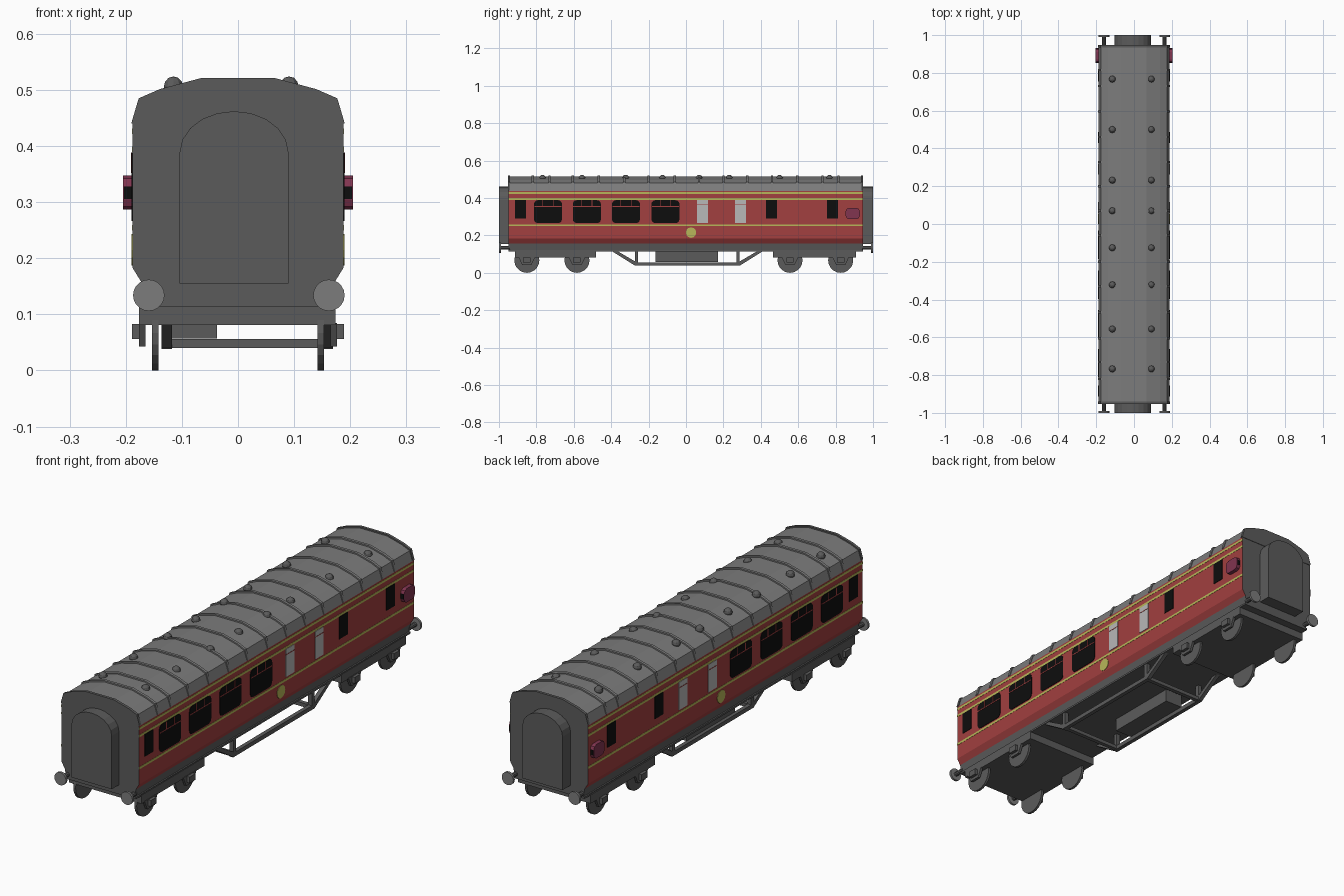
import bpy, bmesh, math
from mathutils import Vector

if "Cube" in bpy.data.objects:
    bpy.data.objects.remove(bpy.data.objects["Cube"])


def mat(name, r, g, b):
    m = bpy.data.materials.new(name)
    m.diffuse_color = (r, g, b, 1)
    m.use_nodes = True
    m.node_tree.nodes["Principled BSDF"].inputs["Base Color"].default_value = m.diffuse_color
    return m


RED = mat("coach_red", 0.36, 0.05, 0.05)
YELLOW = mat("lining_yellow", 0.48, 0.47, 0.1)
DARK = mat("dark_grey", 0.105, 0.105, 0.105)
GREY = mat("roof_grey", 0.2, 0.2, 0.2)
BLACK = mat("window_black", 0.004, 0.004, 0.004)
WHITE = mat("frosted_white", 0.48, 0.48, 0.48)
MAROON = mat("lookout_maroon", 0.22, 0.035, 0.08)


def finish(bm, name, *mats):
    bmesh.ops.recalc_face_normals(bm, faces=bm.faces)
    me = bpy.data.meshes.new(name)
    bm.to_mesh(me)
    bm.free()
    for m in mats:
        me.materials.append(m)
    ob = bpy.data.objects.new(name, me)
    bpy.context.collection.objects.link(ob)
    return ob


def prism(name, pts, a, b, m, axis='y'):
    """Extrude a 2D profile from a to b: (x,z) along y, or (y,z) along x."""
    bm = bmesh.new()
    if axis == 'y':
        vs, d = [bm.verts.new((p, a, q)) for p, q in pts], Vector((0, b - a, 0))
    else:
        vs, d = [bm.verts.new((a, p, q)) for p, q in pts], Vector((b - a, 0, 0))
    r = bmesh.ops.extrude_face_region(bm, geom=[bm.faces.new(vs)], use_keep_orig=True)
    bmesh.ops.translate(bm, verts=[v for v in r["geom"] if isinstance(v, bmesh.types.BMVert)], vec=d)
    return finish(bm, name, m)


def rect(y0, y1, z0, z1):
    return [(y0, z0), (y1, z0), (y1, z1), (y0, z1)]


def round_rect(y0, y1, z0, z1, r, n=3):
    pts = []
    for i, (cy, cz) in enumerate([(y1 - r, z1 - r), (y0 + r, z1 - r), (y0 + r, z0 + r), (y1 - r, z0 + r)]):
        for k in range(n + 1):
            t = math.pi / 2 * (i + k / n)
            pts.append((cy + r * math.cos(t), cz + r * math.sin(t)))
    return pts


def circle(cy, cz, r, n):
    return [(cy + r * math.cos(2 * math.pi * k / n), cz + r * math.sin(2 * math.pi * k / n)) for k in range(n)]


def box(name, x0, x1, y0, y1, z0, z1, m):
    return prism(name, rect(x0, x1, z0, z1), y0, y1, m)


def mirrored(half):
    return half + [(-x, z) for x, z in reversed(half)]


# Body shell: red sides, grey roof, dark ends and sill, coloured by height and direction
side = [(0.165, 0.118), (0.172, 0.157), (0.188, 0.183), (0.188, 0.438)]
roof = [(0.188, 0.438), (0.174, 0.48), (0.137, 0.496), (0.065, 0.515)]
body = prism("coach_body", mirrored(side + roof[1:]), -0.95, 0.945, DARK)
body.data.materials.append(RED)
body.data.materials.append(GREY)
for p in body.data.polygons:
    if abs(p.normal.y) < 0.5 and p.center.z > 0.155:
        p.material_index = 2 if p.center.z > 0.44 else 1

# Roof ribs follow the roof curve
rib_shape = mirrored([(0.186, 0.438), (0.190, 0.441), (0.177, 0.485), (0.139, 0.5015), (0.066, 0.521)])
for i, y in enumerate([-0.82, -0.73, -0.605, -0.467, -0.33, -0.2, -0.06, 0.07, 0.2, 0.328, 0.46, 0.595, 0.73, 0.815]):
    prism(f"roof_rib_{i}", rib_shape, y - 0.006, y + 0.006, GREY)
for y in (-0.95, 0.937):
    prism("roof_end_rim", rib_shape, y - 0.002, y + 0.01, DARK)

# Roof ventilators
for y in (-0.767, -0.556, -0.322, -0.126, 0.07, 0.232, 0.5, 0.767):
    for x in (-0.115, 0.091):
        bm = bmesh.new()
        bmesh.ops.create_uvsphere(bm, u_segments=10, v_segments=6, radius=0.018)
        bmesh.ops.translate(bm, verts=bm.verts, vec=(x, y, 0.506))
        finish(bm, "roof_ventilator", DARK)

# Side details, the same on both sides
for s in (1, -1):
    def plate(name, pts, m, t=0.002):
        prism(name, pts, s * 0.187, s * (0.188 + t), m, 'x')

    for z in (0.426, 0.394, 0.254):
        plate("lining_stripe", rect(-0.95, 0.945, z - 0.005, z + 0.005), YELLOW, 0.001)
    for y in (-0.885, 0.457, 0.783):
        plate("door_window", rect(y - 0.029, y + 0.029, 0.291, 0.388), BLACK)
    for y in (0.088, 0.291):
        plate("frosted_window", rect(y - 0.029, y + 0.029, 0.267, 0.388), WHITE)
        plate("frosted_window_bar", rect(y - 0.029, y + 0.029, 0.362, 0.365), RED, 0.003)
    for y in (-0.738, -0.53, -0.321, -0.11):
        plate("saloon_window", round_rect(y - 0.075, y + 0.075, 0.266, 0.388, 0.02), BLACK)
        plate("window_vent_rail", rect(y - 0.073, y + 0.073, 0.352, 0.356), RED, 0.003)
        for d in (-0.028, 0.028):
            plate("window_vent_post", rect(y + d - 0.002, y + d + 0.002, 0.356, 0.388), RED, 0.003)
    plate("yellow_roundel", circle(0.027, 0.215, 0.028, 12), YELLOW)
    # Guard's lookout with small windows facing fore and aft
    prism("guard_lookout", round_rect(0.854, 0.929, 0.287, 0.347, 0.018, 2), s * 0.186, s * 0.205, MAROON, 'x')
    for y in (0.8535, 0.9295):
        box("lookout_window", s * 0.189, s * 0.203, y - 0.001, y + 0.001, 0.306, 0.328, BLACK)

# Arched gangways and buffers at both ends
arch = [(-0.104, 0.155), (0.09, 0.155)] + [
    (-0.007 + 0.097 * math.cos(math.pi * k / 10), 0.388 + 0.074 * math.sin(math.pi * k / 10)) for k in range(11)]
for s in (-1, 1):
    prism("gangway", arch, s * 0.94, s * 1.0, DARK)
    for x in (-0.159, 0.162):
        prism("buffer_shank", circle(x, 0.134, 0.01, 10), s * 0.94, s * 0.995, DARK)
        prism("buffer_head", circle(x, 0.134, 0.028, 20), s * 0.99, s * 1.0, GREY)

# Underframe and bogies
box("underframe_floor", -0.172, 0.172, -0.95, 0.945, 0.114, 0.122, DARK)
for name, y0, y1, wheels in (("front", -0.914, -0.48, (-0.851, -0.583)), ("rear", 0.465, 0.91, (0.556, 0.827))):
    box(name + "_bogie", -0.176, 0.174, y0, y1, 0.081, 0.118, DARK)
    for y in wheels:
        for s in (-1, 1):
            prism(name + "_wheel", circle(y, 0.067, 0.067, 20), s * 0.142, s * 0.153, DARK, 'x')
            prism("axle_guard", [(y - 0.045, 0.085), (y - 0.025, 0.043), (y + 0.025, 0.043), (y + 0.045, 0.085)],
                  s * 0.165, s * 0.176, DARK, 'x')
            box("axle_box", s * 0.17, s * 0.189, y - 0.02, y + 0.02, 0.056, 0.083, DARK)

# Truss frames, cross beams and equipment box below the floor
for x in (-0.127, 0.16):
    x0, x1 = x - 0.009, x + 0.009
    box("truss_rail", x0, x1, -0.275, 0.29, 0.038, 0.056, DARK)
    for a, b in ((-0.4, -0.275), (0.415, 0.29)):
        e = math.copysign(0.03, b - a)
        prism("truss_diagonal", [(a, 0.118), (a + e, 0.118), (b + e, 0.045), (b, 0.04)], x0, x1, DARK, 'x')
    for y in (-0.265, 0.278):
        box("truss_post", x0, x1, y - 0.009, y + 0.009, 0.045, 0.118, DARK)
for y in (-0.265, 0.278):
    box("cross_beam", -0.127, 0.16, y - 0.009, y + 0.009, 0.04, 0.056, DARK)
box("equipment_box", -0.122, -0.037, -0.163, 0.17, 0.057, 0.118, DARK)
